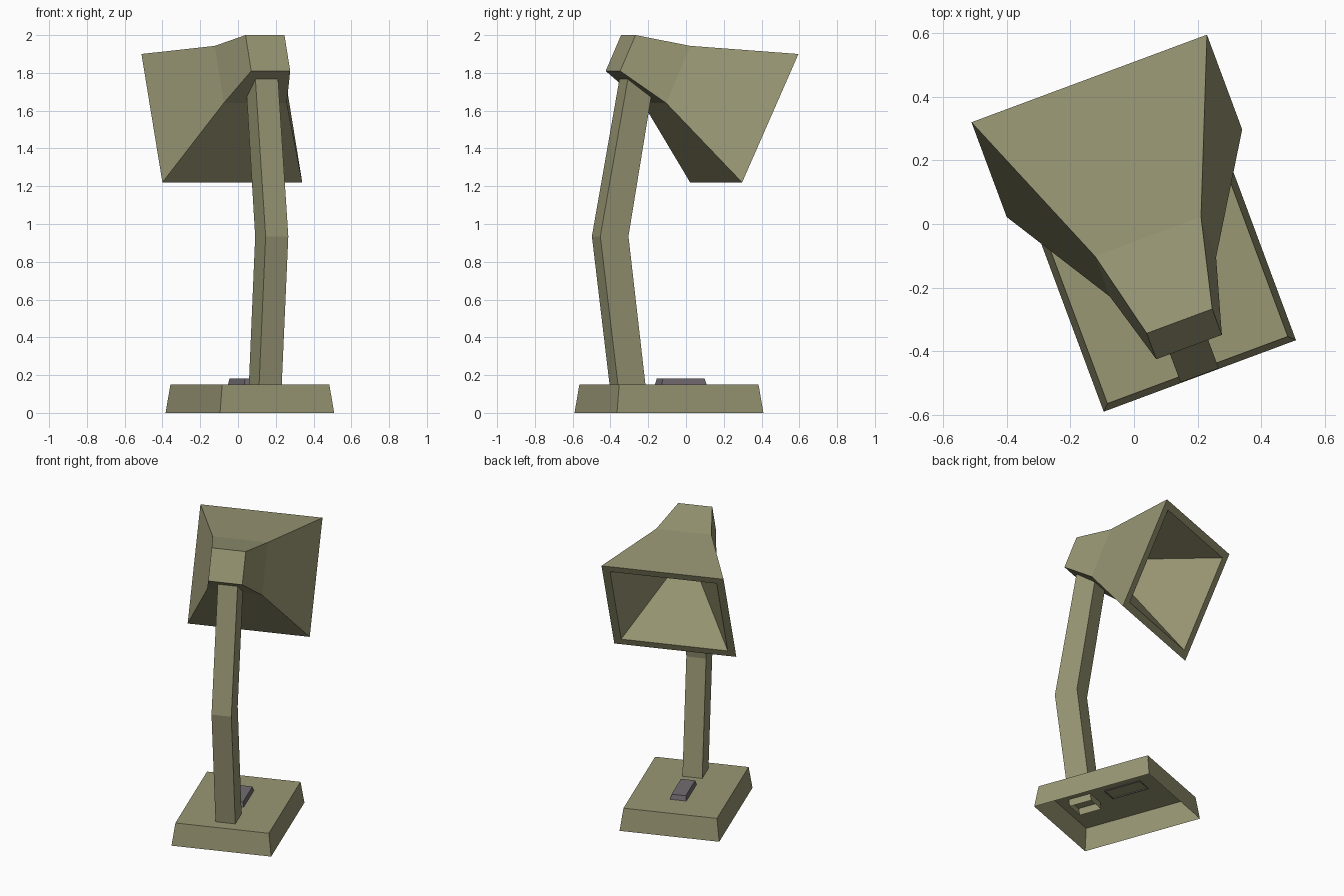
import bpy, bmesh, math

if "Cube" in bpy.data.objects:
    bpy.data.objects.remove(bpy.data.objects["Cube"])

TURN = math.radians(20.4)   # whole lamp is turned about z
MID = 0.0275                # symmetry plane of the lamp


def material(name, rgb):
    m = bpy.data.materials.new(name)
    m.diffuse_color = (*rgb, 1)
    m.use_nodes = True
    m.node_tree.nodes["Principled BSDF"].inputs["Base Color"].default_value = m.diffuse_color
    return m


olive = material("olive_paint", (0.32, 0.31, 0.175))
grey = material("switch_grey", (0.17, 0.15, 0.165))


def loft(name, mat, sections, cap_start=True, cap_end=True):
    """Join four-sided sections: (half width, (y, z) one edge, (y, z) other edge)."""
    bm = bmesh.new()
    rings = []
    for h, (ya, za), (yb, zb) in sections:
        pts = [(MID - h, ya, za), (MID + h, ya, za), (MID + h, yb, zb), (MID - h, yb, zb)]
        rings.append([bm.verts.new(p) for p in pts])
    for a, b in zip(rings, rings[1:]):
        for i in range(4):
            j = (i + 1) % 4
            bm.faces.new((a[i], a[j], b[j], b[i]))
    if cap_start:
        bm.faces.new(rings[0][::-1])
    if cap_end:
        bm.faces.new(rings[-1])
    bmesh.ops.recalc_face_normals(bm, faces=bm.faces[:])
    me = bpy.data.meshes.new(name)
    bm.to_mesh(me)
    bm.free()
    me.materials.append(mat)
    ob = bpy.data.objects.new(name, me)
    ob.rotation_euler.z = TURN
    bpy.context.collection.objects.link(ob)
    return ob


# Base: tapered shell, open underneath
loft("base", olive, [
    (0.3225, (-0.52, 0.0), (0.307, 0.0)),
    (0.3025, (-0.50, 0.15), (0.287, 0.15)),
], cap_start=False)

# Switch on the base
loft("switch", grey, [
    (0.054, (-0.168, 0.143), (0.088, 0.143)),
    (0.046, (-0.158, 0.182), (0.078, 0.182)),
], cap_start=False)

# Bent arm, open at both hidden ends
loft("arm", olive, [
    (0.064, (-0.412, 0.10), (-0.257, 0.10)),
    (0.064, (-0.518, 0.935), (-0.359, 0.935)),
    (0.064, (-0.347, 1.85), (-0.200, 1.85)),
], cap_start=False, cap_end=False)

# Shade: neck, kink, rim, then back inside to the small inner end
loft("shade", olive, [
    (0.110, (-0.423, 1.81), (-0.336, 2.0)),
    (0.178, (-0.188, 1.64), (-0.052, 1.943)),
    (0.395, (0.160, 1.22), (0.478, 1.90)),
    (0.345, (0.181, 1.265), (0.457, 1.855)),
    (0.055, (-0.105, 1.689), (-0.035, 1.839)),
])
